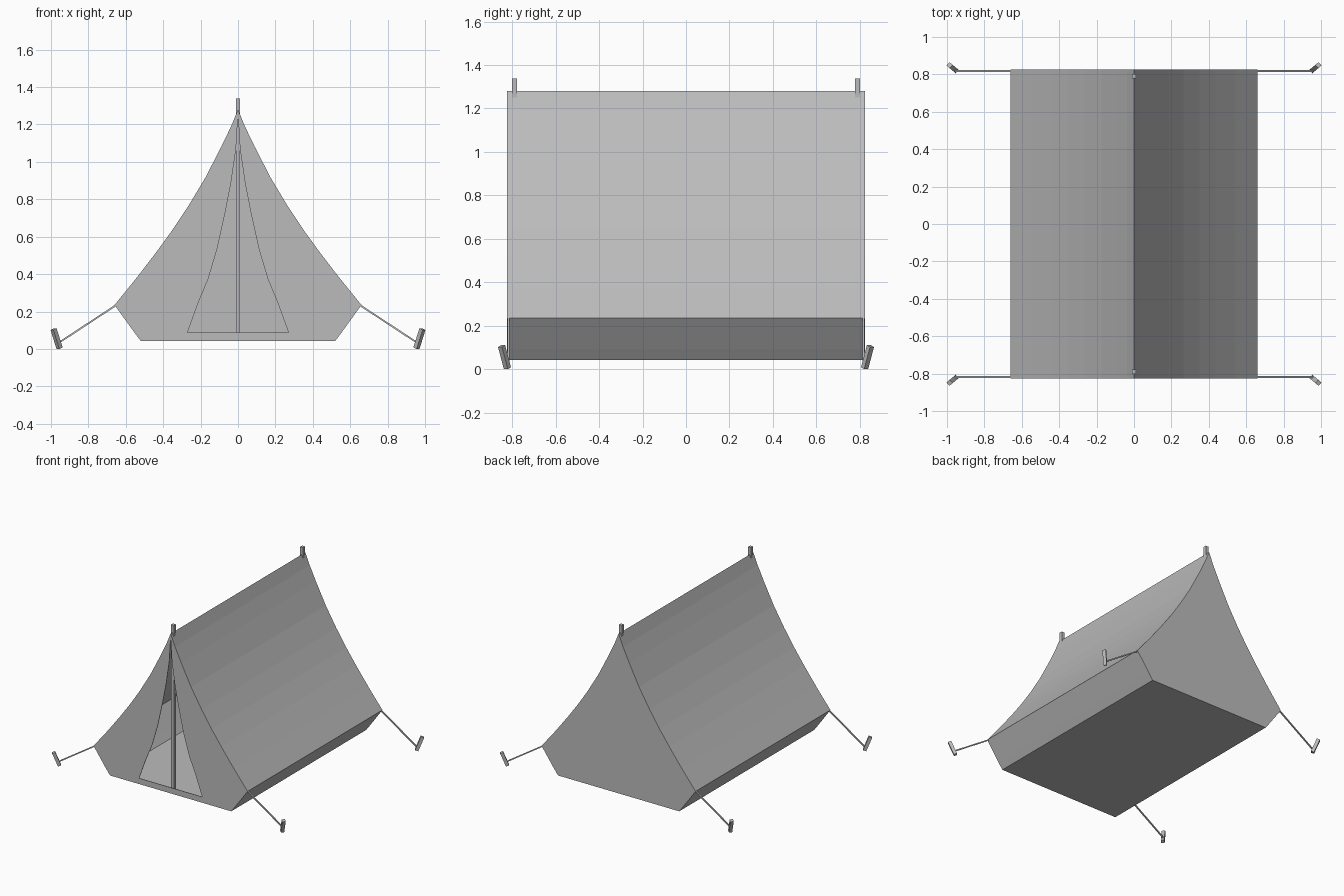
import bpy, bmesh
from mathutils import Vector

if "Cube" in bpy.data.objects:
    bpy.data.objects.remove(bpy.data.objects["Cube"])

canvas_grey = bpy.data.materials.new("canvas_grey")
canvas_grey.use_nodes = True
GREY = (0.5, 0.5, 0.5, 1)
canvas_grey.diffuse_color = GREY
canvas_grey.node_tree.nodes["Principled BSDF"].inputs["Base Color"].default_value = GREY

HALF_LENGTH = 0.825
# right half of the tent section, ridge to floor
SECTION = [(0, 1.28), (.037, 1.19), (.09, 1.08), (.175, .915), (.265, .765),
           (.35, .637), (.435, .52), (.54, .383), (.66, .235), (.557, .092), (.52, .043)]
# right half of the doorway, sill to top
DOOR = [(.27, .088), (.214, .243), (.16, .372), (.112, .532), (.07, .72),
        (.037, .89), (.011, 1.067), (0, 1.25)]


def make_object(name, bm):
    mesh = bpy.data.meshes.new(name)
    bm.to_mesh(mesh)
    bm.free()
    mesh.materials.append(canvas_grey)
    obj = bpy.data.objects.new(name, mesh)
    bpy.context.collection.objects.link(obj)
    return obj


def bar(name, start, end, width, sides=4):
    """Straight bar with flat sides between two points."""
    start, end = Vector(start), Vector(end)
    axis = end - start
    bm = bmesh.new()
    bmesh.ops.create_cone(bm, cap_ends=True, segments=sides, radius1=width / 2 ** .5,
                          radius2=width / 2 ** .5, depth=axis.length)
    if sides == 4:
        turn = Vector((1, 1, 0)).to_track_quat('X', 'Z')
        bmesh.ops.rotate(bm, verts=bm.verts, matrix=turn.to_matrix())
    bmesh.ops.rotate(bm, verts=bm.verts, matrix=axis.to_track_quat('Z', 'Y').to_matrix())
    bmesh.ops.translate(bm, verts=bm.verts, vec=(start + end) / 2)
    return make_object(name, bm)


# canvas: roof slopes, low walls, floor, closed back and front with a doorway
bm = bmesh.new()


def face(points):
    bm.faces.new([bm.verts.new(p) for p in points])


left_section = [(-x, z) for x, z in reversed(SECTION)]
outline = SECTION + left_section[:-1]
for (x1, z1), (x2, z2) in zip(outline, outline[1:] + outline[:1]):
    face([(x1, -HALF_LENGTH, z1), (x1, HALF_LENGTH, z1),
          (x2, HALF_LENGTH, z2), (x2, -HALF_LENGTH, z2)])
face([(x, HALF_LENGTH, z) for x, z in outline])
half_front = SECTION + [(0, SECTION[-1][1]), (0, DOOR[0][1])] + DOOR
for side in (1, -1):
    face([(side * x, -HALF_LENGTH, z) for x, z in half_front])
bmesh.ops.remove_doubles(bm, verts=bm.verts, dist=0.0005)
bmesh.ops.recalc_face_normals(bm, faces=bm.faces)
canvas = make_object("tent_canvas", bm)
cloth = canvas.modifiers.new("cloth_thickness", 'SOLIDIFY')
cloth.thickness = 0.004
cloth.offset = -1

# poles, guy ropes and pegs at both ends
for end, y in (("front", -1), ("back", 1)):
    bar(end + "_pole", (0, y * .79, .046), (0, y * .79, 1.338), .024)
    for side, x in (("left", 1), ("right", -1)):
        bar(f"{end}_{side}_rope", (x * .655, y * .818, .232), (x * .955, y * .818, .035), .009)
        bar(f"{end}_{side}_peg", (x * .954, y * .822, .004), (x * .986, y * .849, .106), .024)
